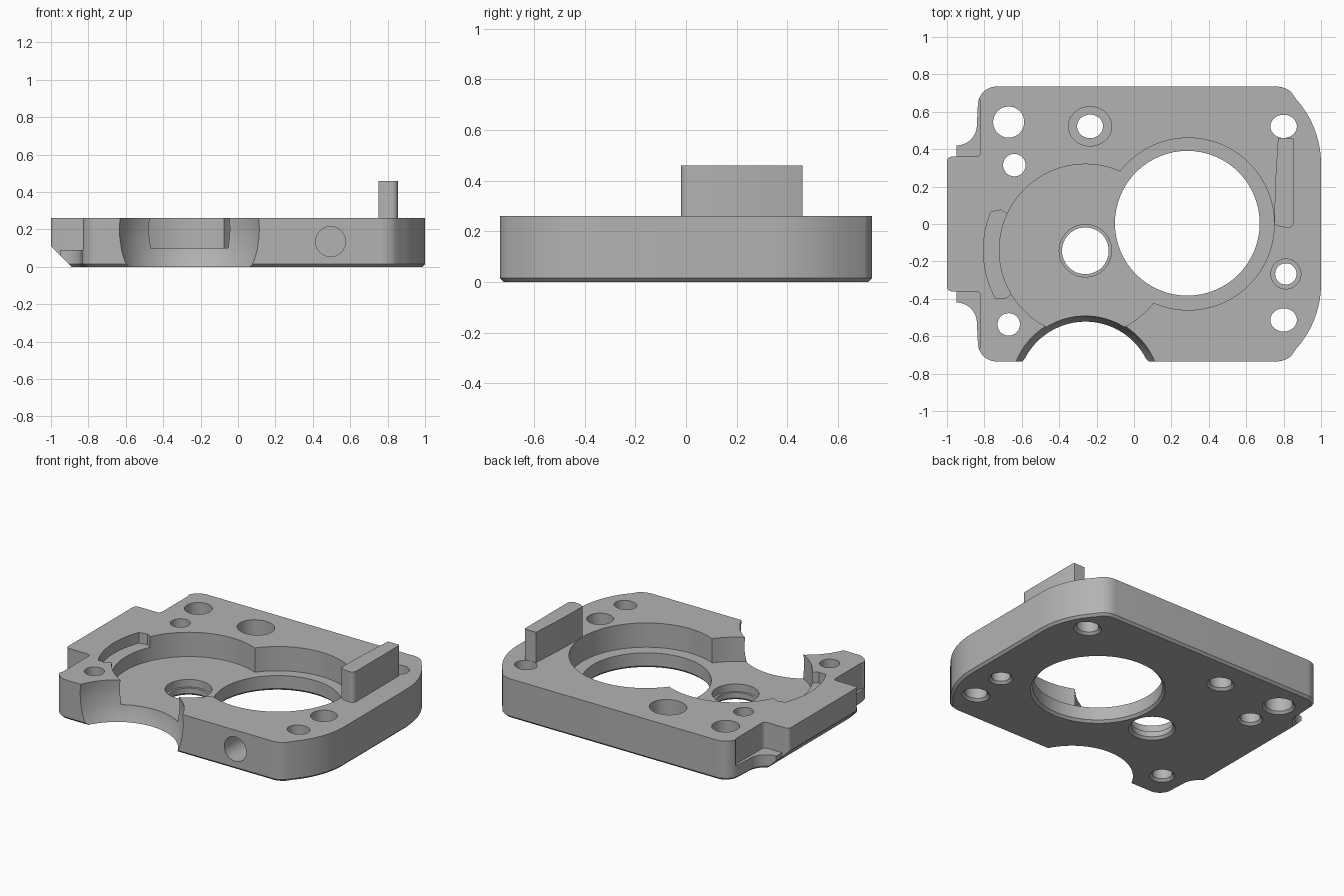
import bpy, bmesh
from math import cos, sin, pi, radians

if "Cube" in bpy.data.objects:
    bpy.data.objects.remove(bpy.data.objects["Cube"])

metal = bpy.data.materials.new("plain_grey_metal")
metal.use_nodes = True
GREY = (0.45, 0.45, 0.45, 1)
metal.diffuse_color = GREY
metal.node_tree.nodes["Principled BSDF"].inputs["Base Color"].default_value = GREY


def finish(name, bm):
    bmesh.ops.recalc_face_normals(bm, faces=bm.faces)
    mesh = bpy.data.meshes.new(name)
    bm.to_mesh(mesh)
    bm.free()
    mesh.materials.append(metal)
    obj = bpy.data.objects.new(name, mesh)
    bpy.context.collection.objects.link(obj)
    return obj


def arc(cx, cy, r, a0, a1, n=12):
    steps = [radians(a0 + (a1 - a0) * i / n) for i in range(n + 1)]
    return [(cx + r * cos(a), cy + r * sin(a)) for a in steps]


def prism(name, pts, z0, z1, chamfer=0):
    """Extruded outline, optionally chamfered around its underside."""
    bm = bmesh.new()
    low = [bm.verts.new((x, y, z0 + chamfer)) for x, y in pts]
    high = [bm.verts.new((x, y, z1)) for x, y in pts]
    base = bm.faces.new(low)
    bm.faces.new(high)
    for i in range(len(pts)):
        j = (i + 1) % len(pts)
        bm.faces.new((low[i], low[j], high[j], high[i]))
    bmesh.ops.recalc_face_normals(bm, faces=bm.faces)
    if chamfer:
        bmesh.ops.inset_region(bm, faces=[base], thickness=chamfer)
        for v in base.verts:
            v.co.z = z0
    return finish(name, bm)


def lathe(name, x, y, profile, stretch=1, n=64):
    """Closed solid of stacked rings given as (radius, height)."""
    bm = bmesh.new()
    rings = [[bm.verts.new((x + r * stretch * cos(2 * pi * i / n),
                            y + r * sin(2 * pi * i / n), z)) for i in range(n)]
             for r, z in profile]
    bm.faces.new(rings[0])
    bm.faces.new(rings[-1])
    for a, b in zip(rings, rings[1:]):
        for i in range(n):
            j = (i + 1) % n
            bm.faces.new((a[i], a[j], b[j], b[i]))
    return finish(name, bm)


def cut(target, cutter):
    mod = target.modifiers.new("cut", 'BOOLEAN')
    mod.operation = 'DIFFERENCE'
    mod.solver = 'EXACT'
    mod.object = cutter
    bpy.context.view_layer.objects.active = target
    bpy.ops.object.modifier_apply(modifier=mod.name)
    bpy.data.objects.remove(cutter)


def mirror_y(pts):
    return [(x, -y) for x, y in reversed(pts)]


TOP, FLOOR, OVER = 0.26, 0.10, 0.4

# Plate outline: rear half, then mirrored to the front
half = (arc(0.48, 0.32, 0.52, 0, 42, 16) + arc(0.76, 0.61, 0.125, 50, 90, 6)
        + arc(-0.735, 0.635, 0.1, 90, 180)
        + arc(-0.95, 0.53, 0.11, 0, -90)
        + [(-0.95, 0.36)] + arc(-0.975, 0.335, 0.025, 90, 180, 5))
plate = prism("plate", half + mirror_y(half), 0, TOP, 0.015)

# Sloped underside of the side tab
bm = bmesh.new()
ends = [[bm.verts.new((x, y, z)) for x, z in ((-1.1, 0.21), (-1.1, -0.1), (-0.79, -0.1))]
        for y in (-0.45, 0.45)]
for e in ends:
    bm.faces.new(e)
for i in range(3):
    j = (i + 1) % 3
    bm.faces.new((ends[0][i], ends[0][j], ends[1][j], ends[1][i]))
cut(plate, finish("tab_slope_cutter", bm))

# Ledges either side of the tab
ledge = ([(-1.1, 0.36)] + arc(-0.845, 0.385, 0.025, -90, 0, 6)
         + arc(-0.88, 0.64, 0.06, 0, 60, 6) + [(-1.1, 0.75)])
for pts in (ledge, mirror_y(ledge)):
    cut(plate, prism("ledge_cutter", pts, 0.09, OVER))

# Twin round pockets and the shallow curved recess beside them
LEFT, RIGHT = (-0.26, -0.14), (0.29, 0.0)
for centre in (LEFT, RIGHT):
    cut(plate, lathe("pocket_cutter", *centre, [(0.46, FLOOR), (0.46, OVER)], n=96))
recess = (arc(*LEFT, 0.40, 210, 156, 20) + arc(*LEFT, 0.50, 154.5, 154.5, 1)
          + arc(*LEFT, 0.545, 158, 208, 20) + arc(*LEFT, 0.50, 211, 211, 1))
cut(plate, prism("recess_cutter", recess, 0.19, OVER))

# Curved scallop in the front edge
cut(plate, lathe("scallop_cutter", -0.26, -0.886,
                 [(0.355, -0.02), (0.364, 0), (0.38, 0.04), (0.393, 0.09),
                  (0.402, 0.16), (0.404, 0.21), (0.40, TOP), (0.395, OVER)], n=96))


# Through holes: x, y, radius, counterbore radius, counterbore floor, stretch
HOLES = [
    (0.285, 0.004, 0.387, 0, 0, 1),
    (-0.26, -0.143, 0.125, 0.14, 0.05, 1),
    (-0.67, 0.545, 0.083, 0, 0, 1),
    (-0.64, 0.315, 0.06, 0, 0, 1),
    (-0.67, -0.537, 0.06, 0, 0, 1),
    (-0.235, 0.522, 0.063, 0.105, 0.12, 1.1),
    (0.80, 0.522, 0.062, 0, 0, 1.14),
    (0.80, -0.513, 0.062, 0, 0, 1.14),
    (0.812, -0.267, 0.057, 0.08, 0.12, 1),
]
for x, y, r, bore, level, stretch in HOLES:
    profile = [(r + 0.035, -0.02), (r, 0.015)]
    profile += [(r, level), (bore, level), (bore, OVER)] if bore else [(r, OVER)]
    cut(plate, lathe("hole_cutter", x, y, profile, stretch))

# Blind hole in the front face
drill = lathe("front_hole_cutter", 0, 0, [(0.08, -0.1), (0.08, 0.2)])
drill.rotation_euler.x = -pi / 2
drill.location = (0.495, -0.735, 0.135)
bpy.context.view_layer.update()
cut(plate, drill)

# Upright fin beside the larger pocket
fin_outline = ([(0.77, 0.46), (0.85, 0.46), (0.855, 0.45)]
               + arc(0.825, 0.01, 0.03, 0, -90, 6)
               + [(0.78, -0.015), (0.752, 0.0), (0.752, 0.10), (0.757, 0.25)])
fin = prism("fin", fin_outline, 0.15, 0.46)

# Smooth curved walls while keeping edges sharp
for obj in (plate, fin):
    bpy.ops.object.select_all(action='DESELECT')
    obj.select_set(True)
    bpy.context.view_layer.objects.active = obj
    bpy.ops.object.shade_smooth_by_angle(angle=radians(30))
